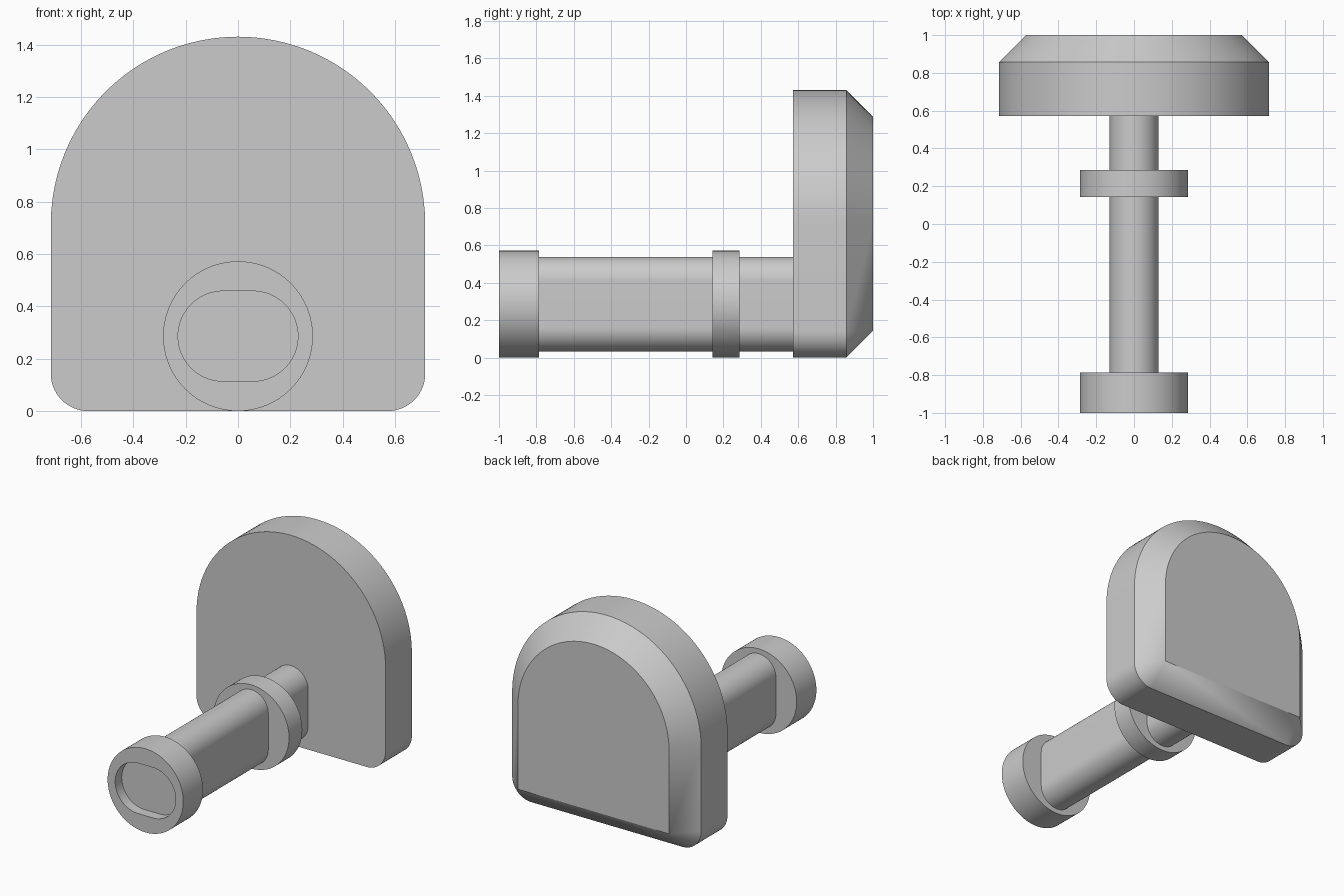
import bpy
import bmesh
from math import pi, cos, sin

cube = bpy.data.objects.get("Cube")
if cube:
    bpy.data.objects.remove(cube, do_unlink=True)

grey = bpy.data.materials.new("plain grey")
grey.use_nodes = True
GREY = (0.6, 0.6, 0.6, 1)
grey.diffuse_color = GREY
grey.node_tree.nodes["Principled BSDF"].inputs["Base Color"].default_value = GREY

STEPS = 24  # segments per quarter arc


def outline(y, half_w, z_low, z_high, r_top, r_low):
    """Rounded rectangle in the x-z plane, with the same point count for any radii."""
    top, low = z_high - r_top, z_low + r_low
    corners = [(half_w - r_top, top, r_top), (r_top - half_w, top, r_top),
               (r_low - half_w, low, r_low), (half_w - r_low, low, r_low)]
    points = []
    for quarter, (cx, cz, r) in enumerate(corners):
        for i in range(STEPS + 1):
            a = (quarter + i / STEPS) * pi / 2
            points.append((cx + r * cos(a), y, cz + r * sin(a)))
    return points


def loft(name, rings):
    """Skin a row of outlines and cap both ends."""
    bm = bmesh.new()
    rows = [[bm.verts.new(p) for p in ring] for ring in rings]
    count = len(rows[0])
    for a, b in zip(rows, rows[1:]):
        for i in range(count):
            j = (i + 1) % count
            bm.faces.new((a[i], a[j], b[j], b[i]))
    bm.faces.new(rows[0])
    bm.faces.new(rows[-1])
    bmesh.ops.remove_doubles(bm, verts=bm.verts, dist=0.0001)
    bmesh.ops.recalc_face_normals(bm, faces=bm.faces)
    mesh = bpy.data.meshes.new(name)
    bm.to_mesh(mesh)
    bm.free()
    mesh.materials.append(grey)
    obj = bpy.data.objects.new(name, mesh)
    bpy.context.collection.objects.link(obj)
    bpy.ops.object.select_all(action='DESELECT')
    obj.select_set(True)
    bpy.context.view_layer.objects.active = obj
    bpy.ops.object.shade_smooth_by_angle(angle=pi / 6)
    return obj


R = 0.286    # collar radius, also the shaft axis height
W = 0.715    # plate half width
CH = 0.143   # chamfer and lower corner radius


def disc(y):
    return outline(y, R, 0, 2 * R, R, R)


def slot(y):
    return outline(y, 0.229, R - 0.172, R + 0.172, 0.172, 0.172)


def shaft_section(y):
    return outline(y, 0.129, R - 0.253, R + 0.253, 0.129, 0.129)


# Arched plate with a chamfered back
loft("arched_plate", [
    outline(0.573, W, 0, 2 * W, W, CH),
    outline(1 - CH, W, 0, 2 * W, W, CH),
    outline(1, W - CH, CH, 2 * W - CH, W - CH, 0),
])

# Flat-sided shaft
loft("shaft", [shaft_section(-0.787), shaft_section(0.573)])

# Middle collar
loft("collar", [disc(0.143), disc(R)])

# End cap with a slot recess in its front
loft("end_cap", [disc(-0.787), disc(-1), slot(-1), slot(-0.929)])
